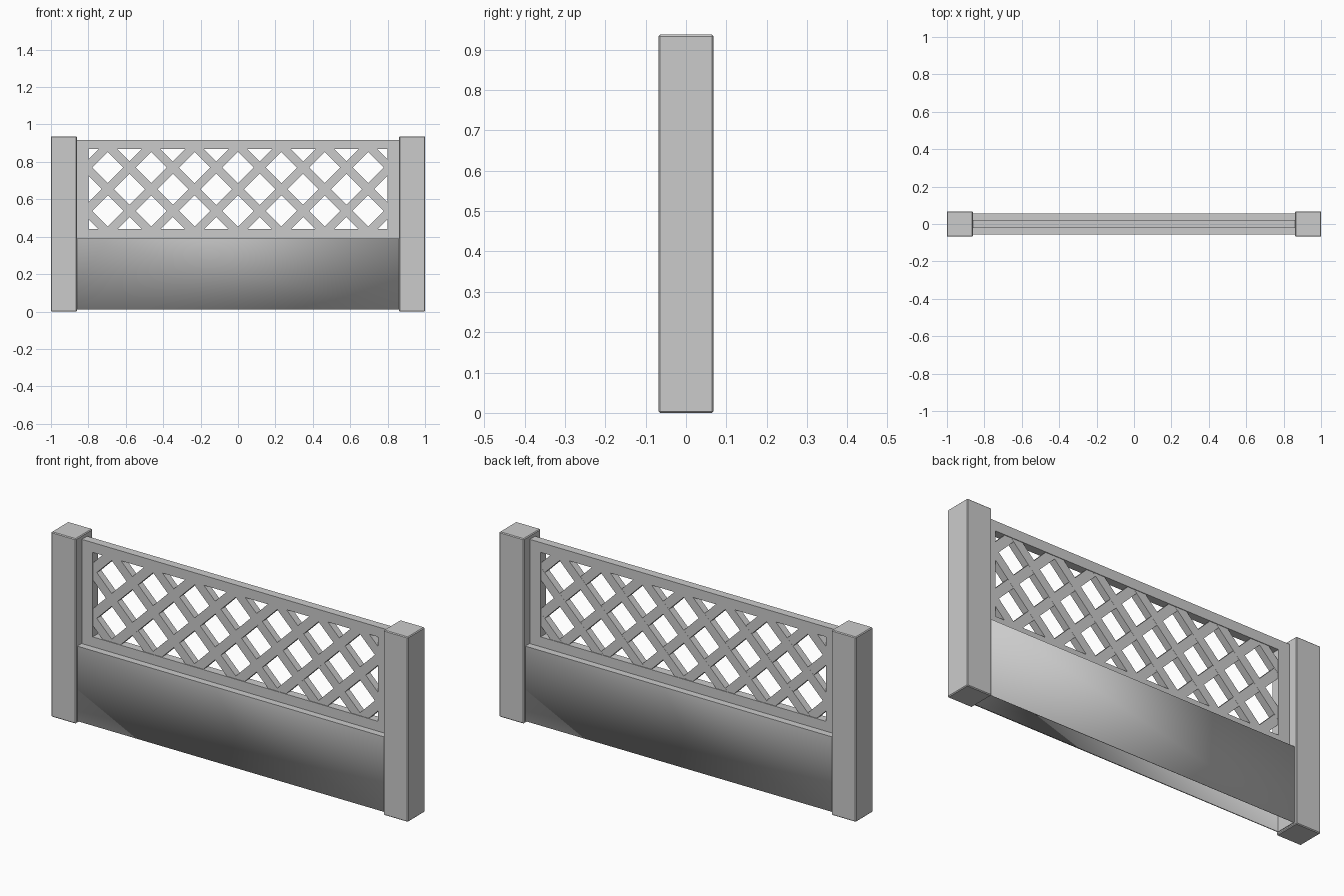
import bpy, bmesh
from mathutils import Vector, Matrix
from math import pi

if "Cube" in bpy.data.objects:
    bpy.data.objects.remove(bpy.data.objects["Cube"])


def add_object(name, bm):
    mesh = bpy.data.meshes.new(name)
    bm.to_mesh(mesh)
    bm.free()
    ob = bpy.data.objects.new(name, mesh)
    bpy.context.collection.objects.link(ob)
    return ob


def add_box(bm, lo, hi):
    lo, hi = Vector(lo), Vector(hi)
    m = Matrix.Translation((lo + hi) / 2) @ Matrix.Diagonal((*(hi - lo), 1))
    return bmesh.ops.create_cube(bm, size=1, matrix=m)


def bevel(ob, width):
    mod = ob.modifiers.new("edge_bevel", 'BEVEL')
    mod.width = width
    mod.segments = 1


# Square end posts
for name, side in (("left_post", -1), ("right_post", 1)):
    bm = bmesh.new()
    xs = sorted((side * 0.862, side * 1.0))
    add_box(bm, (xs[0], -0.068, 0), (xs[1], 0.068, 0.937))
    bevel(add_object(name, bm), 0.004)

# Solid lower panel: hollow underneath, with a narrow rim around the open bottom
bm = bmesh.new()
add_box(bm, (-0.863, -0.056, 0.01), (0.863, 0.056, 0.39))
bm.normal_update()
bottom = [f for f in bm.faces if f.normal.z < -0.9]
bmesh.ops.inset_region(bm, faces=bottom, thickness=0.006)
bmesh.ops.delete(bm, geom=bottom, context='FACES')
bm.normal_update()
for f in bm.faces:
    f.smooth = f.normal.z < 0.9
add_object("lower_panel", bm)

# Rectangular frame around the lattice
OX, Z0, Z1 = 0.80, 0.44, 0.868
bm = bmesh.new()
outer = [(-0.861, 0.388), (0.861, 0.388), (0.861, 0.918), (-0.861, 0.918)]
inner = [(-OX, Z0), (OX, Z0), (OX, Z1), (-OX, Z1)]
o = [bm.verts.new((x, -0.021, z)) for x, z in outer]
i = [bm.verts.new((x, -0.021, z)) for x, z in inner]
faces = [bm.faces.new((o[k], o[(k + 1) % 4], i[(k + 1) % 4], i[k])) for k in range(4)]
ring = bmesh.ops.extrude_face_region(bm, geom=faces, use_keep_orig=True)
bmesh.ops.translate(bm, vec=(0, 0.042, 0),
                    verts=[g for g in ring["geom"] if isinstance(g, bmesh.types.BMVert)])
bmesh.ops.recalc_face_normals(bm, faces=bm.faces[:])
add_object("lattice_frame", bm)

# Diagonal lattice slats, trimmed just inside the frame
PITCH, WIDTH, MID = 0.232, 0.046, (Z0 + Z1) / 2
for name, sign, half in (("rising_slats", -1, 0.018), ("falling_slats", 1, 0.0175)):
    bm = bmesh.new()
    for k in range(-4, 5):
        m = (Matrix.Translation((k * PITCH, 0, MID)) @ Matrix.Rotation(sign * pi / 4, 4, 'Y')
             @ Matrix.Diagonal((0.9, 2 * half, WIDTH, 1)))
        bmesh.ops.create_cube(bm, size=1, matrix=m)
    for co, no in (((OX + 0.01, 0, 0), (1, 0, 0)), ((-OX - 0.01, 0, 0), (-1, 0, 0)),
                   ((0, 0, Z1 + 0.01), (0, 0, 1)), ((0, 0, Z0 - 0.01), (0, 0, -1))):
        cut = bmesh.ops.bisect_plane(bm, geom=bm.verts[:] + bm.edges[:] + bm.faces[:],
                                     plane_co=co, plane_no=no, clear_outer=True)
        edges = [g for g in cut["geom_cut"] if isinstance(g, bmesh.types.BMEdge)]
        bmesh.ops.holes_fill(bm, edges=edges, sides=0)
    add_object(name, bm)
